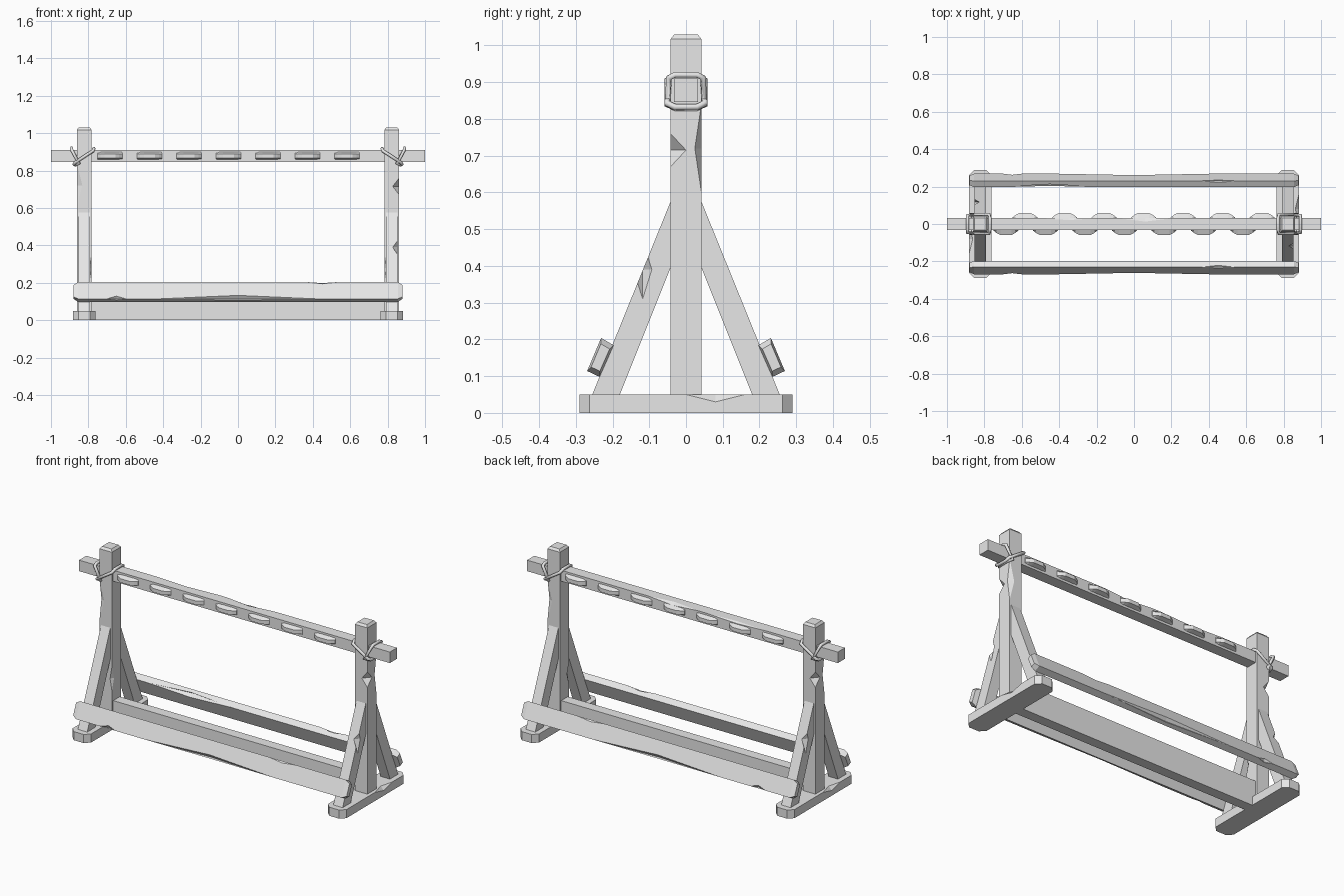
import bpy, bmesh
from mathutils import Vector

cube = bpy.data.objects.get("Cube")
if cube:
    bpy.data.objects.remove(cube, do_unlink=True)

grey = bpy.data.materials.new("plain_grey")
grey.use_nodes = True
grey.diffuse_color = (0.8, 0.8, 0.8, 1)
grey.node_tree.nodes["Principled BSDF"].inputs["Base Color"].default_value = (0.8, 0.8, 0.8, 1)


def link(name, data):
    ob = bpy.data.objects.new(name, data)
    bpy.context.scene.collection.objects.link(ob)
    return ob


def finish(name, bm):
    bmesh.ops.recalc_face_normals(bm, faces=bm.faces)
    me = bpy.data.meshes.new(name)
    bm.to_mesh(me)
    bm.free()
    me.materials.append(grey)
    return link(name, me)


def loft(name, rings):
    """Skin equal-sized rings of points and cap both ends."""
    bm = bmesh.new()
    vs = [[bm.verts.new(p) for p in ring] for ring in rings]
    n = len(vs[0])
    for a, b in zip(vs, vs[1:]):
        for i in range(n):
            j = (i + 1) % n
            bm.faces.new((a[i], a[j], b[j], b[i]))
    bm.faces.new(vs[0])
    bm.faces.new(vs[-1])
    return finish(name, bm)


def rect(cx, cy, z, hx, hy):
    return [(cx + a * hx, cy + b * hy, z) for a, b in ((-1, -1), (1, -1), (1, 1), (-1, 1))]


def box(name, x, y, z):
    return loft(name, [[(px, py, pz) for px, py in ((x[0], y[0]), (x[1], y[0]), (x[1], y[1]), (x[0], y[1]))]
                       for pz in z])


def chip(ob, *chips):
    """Knock wedge-shaped splinters out of edges with stretched octahedra."""
    for centre, radii in chips:
        bm = bmesh.new()
        c, r = Vector(centre), Vector(radii)
        ax = [Vector((r.x, 0, 0)), Vector((0, r.y, 0)), Vector((0, 0, r.z))]
        pts = [bm.verts.new(c + a * s) for a in ax for s in (1, -1)]
        for i in (0, 1):
            for j in (2, 3):
                for k in (4, 5):
                    bm.faces.new((pts[i], pts[j], pts[k]))
        cutter = finish("chip_cutter", bm)
        cutter.hide_render = True
        mod = ob.modifiers.new("chip", "BOOLEAN")
        mod.operation, mod.solver, mod.object = "DIFFERENCE", "EXACT", cutter
        bpy.context.view_layer.update()
        cut = bpy.data.meshes.new_from_object(ob.evaluated_get(bpy.context.evaluated_depsgraph_get()))
        ob.modifiers.clear()
        ob.data = cut
        bpy.data.objects.remove(cutter, do_unlink=True)


def rope(name, points):
    cu = bpy.data.curves.new(name, "CURVE")
    cu.dimensions = "3D"
    cu.bevel_depth, cu.bevel_resolution = 0.009, 1
    sp = cu.splines.new("POLY")
    sp.points.add(len(points) - 1)
    for p, co in zip(sp.points, points):
        p.co = (*co, 1)
    sp.use_cyclic_u = True
    cu.materials.append(grey)
    link(name, cu)


PX = 0.822
for s, side in ((1, "left"), (-1, "right")):
    x = s * PX
    # Foot with clipped corners
    hx, hy, c = 0.06, 0.29, 0.028
    outline = [(hx, hy - c), (hx - c, hy), (c - hx, hy), (-hx, hy - c),
               (-hx, c - hy), (c - hx, -hy), (hx - c, -hy), (hx, c - hy)]
    foot = loft(side + "_foot", [[(x + a, b, z) for a, b in outline] for z in (0, 0.05)])
    chip(foot, ((x + s * 0.06, s * 0.08, 0.05), (0.02, 0.08, 0.02)))

    # Upright post with bevelled top
    post = loft(side + "_post", [rect(x, 0, 0.045, 0.04, 0.042), rect(x, 0, 1.017, 0.04, 0.042),
                                 rect(x, 0, 1.03, 0.03, 0.032)])
    chip(post, ((x + s * 0.04, -s * 0.042, 0.715), (0.035, 0.042, 0.045)),
         ((x + s * 0.04, s * 0.042, 0.72), (0.03, 0.018, 0.12)),
         ((x - s * 0.04, -0.042, 0.28), (0.012, 0.02, 0.07)))

    # Sloping braces at front and back
    for t, end in ((-1, "front"), (1, "back")):
        prof = [(0.04, 0.58), (0.255, 0.05), (0.18, 0.05), (0.04, 0.4)]
        brace = loft(f"{side}_{end}_brace", [[(x + d, t * y, z) for y, z in prof] for d in (-0.03, 0.03)])
        if t == -s:
            chip(brace, ((x + s * 0.03, t * 0.118, 0.39), (0.025, 0.025, 0.08)))

    # Rope lashing: one loop across post and bar, one around the bar end
    w = 0.051
    rope(side + "_cross_lashing", [(s * px, y, z) for px, y, z in (
        (0.775, -w, 0.905), (0.872, -w, 0.842), (0.876, -0.03, 0.832), (0.876, 0.03, 0.832),
        (0.872, w, 0.842), (0.775, w, 0.905), (0.77, 0.03, 0.918), (0.77, -0.03, 0.918))])
    rope(side + "_end_lashing", [(s * px, y, z) for px, y, z in (
        (0.89, -0.046, 0.912), (0.85, -w, 0.838), (0.87, -0.03, 0.83), (0.87, 0.03, 0.83),
        (0.85, w, 0.838), (0.89, 0.046, 0.912), (0.89, 0.03, 0.92), (0.89, -0.03, 0.92))])

# Low beam between the posts
box("bottom_beam", (-0.79, 0.79), (-0.03, 0.03), (0, 0.15))

# Slanted planks resting on the braces
section = [Vector(p) for p in ((0.197, 0.184), (0.231, 0.204), (0.269, 0.114), (0.235, 0.098))]
mid = sum(section, Vector((0, 0))) / 4
for t, end in ((-1, "front"), (1, "back")):
    rings = []
    for x, k in ((-0.88, 0.7), (-0.855, 1), (0.855, 1), (0.88, 0.7)):
        rings.append([(x, t * p.x, p.y) for p in (mid + (q - mid) * k for q in section)])
    plank = loft(end + "_plank", rings)
    chip(plank, ((0, t * 0.269, 0.114), (0.42, 0.02, 0.03)),
         ((-0.65, t * 0.269, 0.114), (0.05, 0.015, 0.025)),
         ((0.45, t * 0.231, 0.204), (0.09, 0.02, 0.012)))
    if t == 1:
        chip(plank, ((-0.45, 0.197, 0.184), (0.27, 0.03, 0.02)))

# Top bar
bar = box("top_bar", (-1, 1), (-0.033, 0.033), (0.846, 0.91))
chip(bar, ((0.06, 0.033, 0.91), (0.16, 0.02, 0.012)),
     ((-0.35, 0.033, 0.91), (0.2, 0.012, 0.008)))

# Rounded pegs along both sides of the bar, staggered
arc = ((-0.067, 0.002), (-0.05, 0.015), (-0.03, 0.026), (0.03, 0.026), (0.05, 0.015), (0.067, 0.002))
for t, end in ((-1, "front"), (1, "back")):
    for i in range(7):
        cx = t * (0.685 - i * 0.2113)
        loft(f"{end}_peg_{i + 1}", [[(cx + dx, t * 0.03, 0.858), (cx + dx, t * (0.033 + d), 0.866),
                                     (cx + dx, t * (0.033 + d), 0.888), (cx + dx, t * 0.03, 0.9)]
                                    for dx, d in arc])
